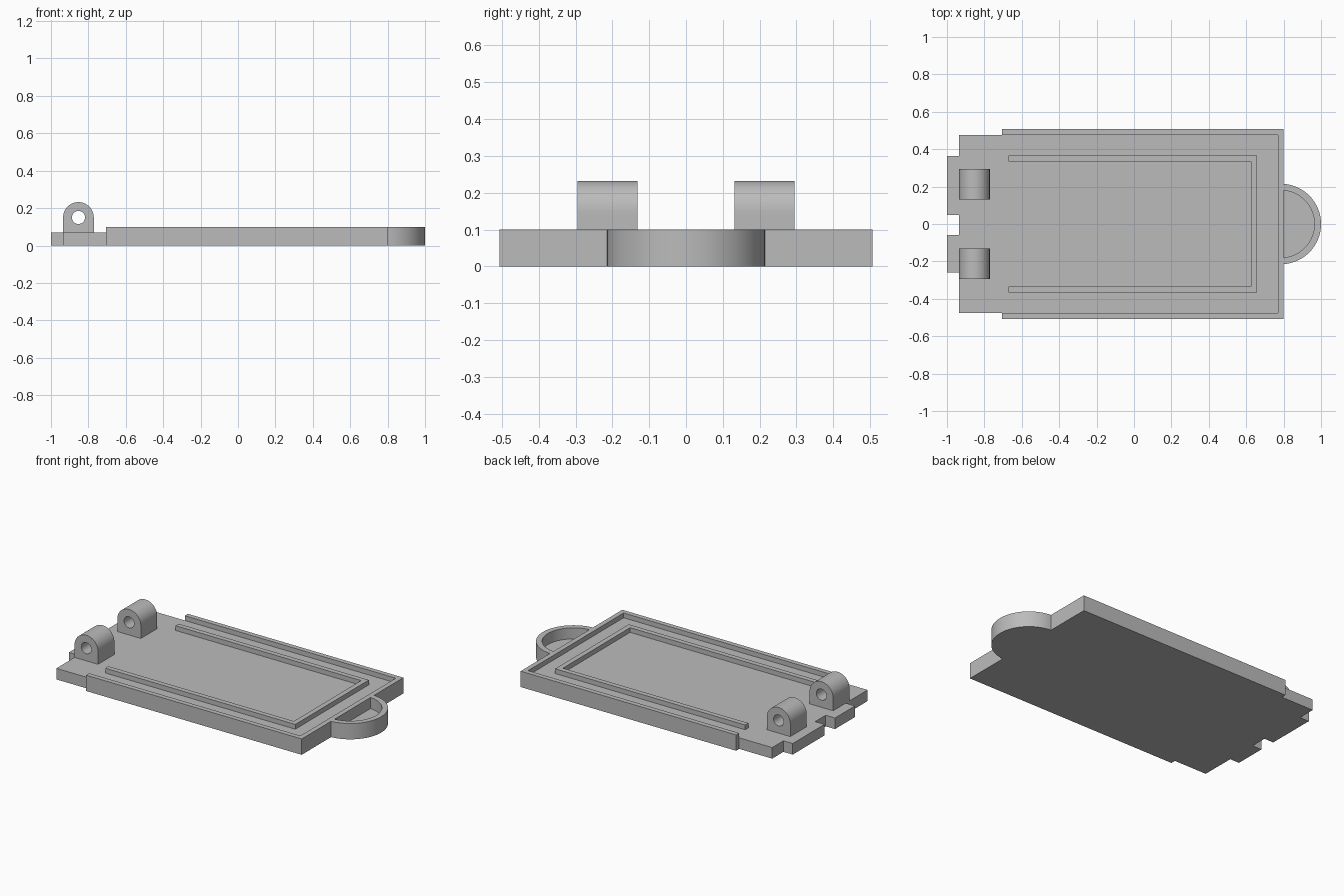
import bpy, bmesh, math

if "Cube" in bpy.data.objects:
    bpy.data.objects.remove(bpy.data.objects["Cube"])

grey = bpy.data.materials.new("plain grey")
grey.diffuse_color = (0.5, 0.5, 0.5, 1)
grey.use_nodes = True
grey.node_tree.nodes["Principled BSDF"].inputs["Base Color"].default_value = grey.diffuse_color


def finish(name, bm, smooth=False):
    bmesh.ops.recalc_face_normals(bm, faces=bm.faces)
    me = bpy.data.meshes.new(name)
    bm.to_mesh(me)
    bm.free()
    me.materials.append(grey)
    ob = bpy.data.objects.new(name, me)
    bpy.context.collection.objects.link(ob)
    if smooth:
        bpy.ops.object.select_all(action='DESELECT')
        ob.select_set(True)
        bpy.context.view_layer.objects.active = ob
        bpy.ops.object.shade_smooth_by_angle(angle=math.radians(30))
    return ob


def prism(name, outline, z0, z1, smooth=False):
    """Extrude an xy outline from z0 up to z1."""
    bm = bmesh.new()
    low = [bm.verts.new((x, y, z0)) for x, y in outline]
    top = [bm.verts.new((x, y, z1)) for x, y in outline]
    bm.faces.new(low)
    bm.faces.new(top)
    n = len(outline)
    for i in range(n):
        j = (i + 1) % n
        bm.faces.new((low[i], low[j], top[j], top[i]))
    return finish(name, bm, smooth)


def u_shape(x0, x1, half, wall):
    """Three-sided frame outline, open towards -x."""
    h, xi = half - wall, x1 - wall
    return [(x0, -half), (x1, -half), (x1, half), (x0, half),
            (x0, h), (xi, h), (xi, -h), (x0, -h)]


def arc(cx, r, x_start, n=40):
    """Arc around (cx, 0), cut off at x_start, from -y to +y."""
    a = math.acos((x_start - cx) / r)
    return [(cx + r * math.cos(-a + 2 * a * i / n),
             r * math.sin(-a + 2 * a * i / n)) for i in range(n + 1)]


# Floor plate with the notched hinge edge
prism("base_plate", [
    (0.77, -0.476), (0.77, 0.476), (-0.935, 0.476), (-0.935, 0.364),
    (-1, 0.364), (-1, 0.047), (-0.935, 0.047), (-0.935, -0.058),
    (-1, -0.058), (-1, -0.258), (-0.935, -0.258), (-0.935, -0.476)], 0, 0.07)

# Raised outer rim and inner ridge
prism("outer_rim", u_shape(-0.705, 0.80, 0.507, 0.031), 0, 0.10)
prism("inner_ridge", u_shape(-0.67, 0.657, 0.367, 0.032), 0.07, 0.10)

# Round finger pull: curved wall with a recessed floor
inner = arc(0.785, 0.180, 0.80)
prism("pull_wall", arc(0.785, 0.215, 0.80) + inner[::-1], 0, 0.10, True)
prism("pull_floor", inner, 0, 0.03)


# Hinge knuckles: round top, square foot, pin hole through
def knuckle(name, y0, y1, cx=-0.853, cz=0.15, r=0.082, hole=0.035, n=48):
    bm = bmesh.new()
    rings = []
    for y in (y0, y1):
        out, inn = [], []
        for i in range(n):
            a = 2 * math.pi * i / n
            c, s = math.cos(a), math.sin(a)
            k = r if s >= 0 else r / max(abs(c), abs(s))
            out.append(bm.verts.new((cx + k * c, y, cz + k * s)))
            inn.append(bm.verts.new((cx + hole * c, y, cz + hole * s)))
        rings.append((out, inn))
    (o0, i0), (o1, i1) = rings
    for i in range(n):
        j = (i + 1) % n
        for a, b in ((o0, i0), (o1, i1), (o0, o1), (i0, i1)):
            bm.faces.new((a[i], a[j], b[j], b[i]))
    finish(name, bm, True)


knuckle("hinge_knuckle_front", -0.295, -0.132)
knuckle("hinge_knuckle_back", 0.132, 0.295)
